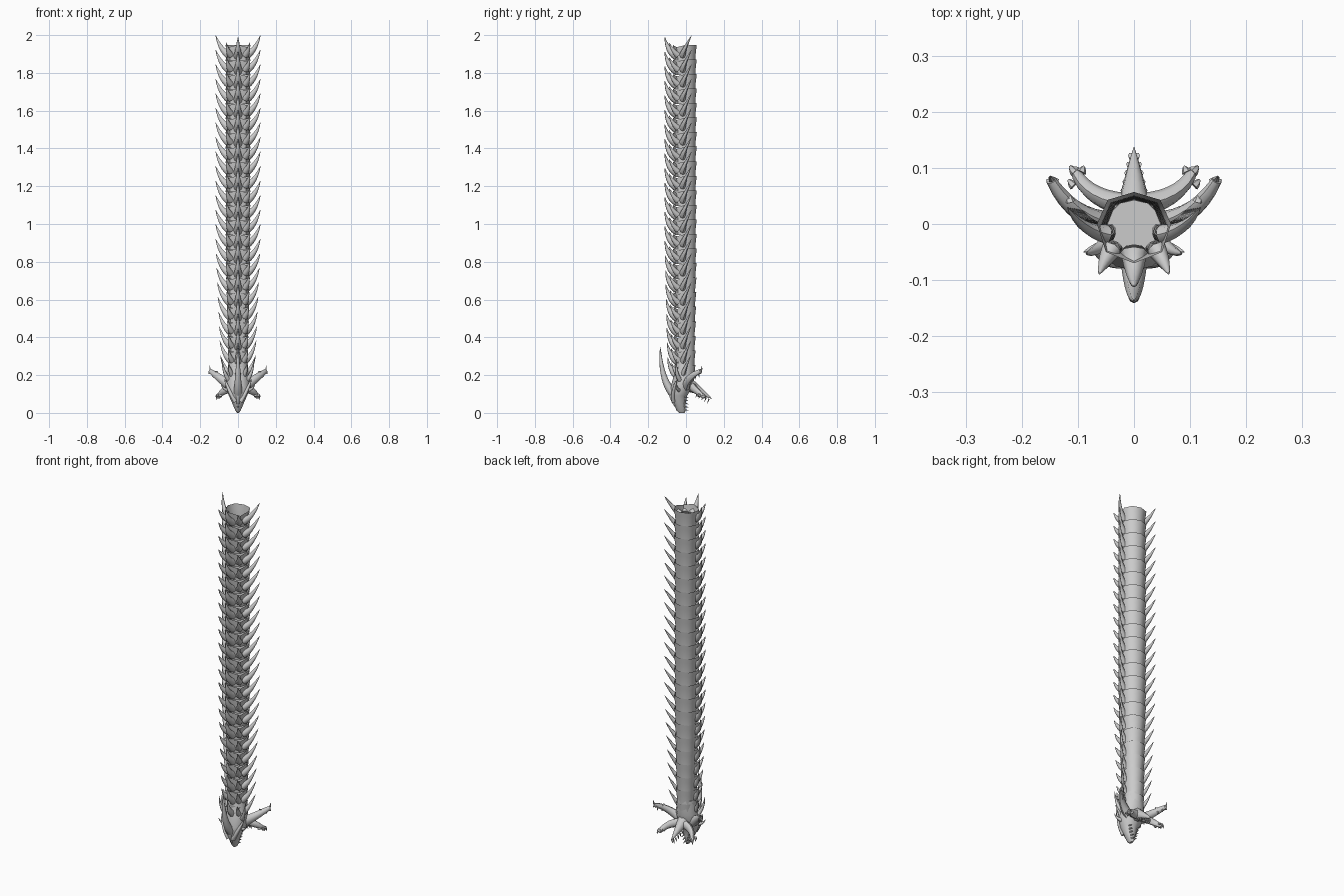
import bpy, bmesh, math
from mathutils import Vector

cube = bpy.data.objects.get("Cube")
if cube:
    bpy.data.objects.remove(cube, do_unlink=True)


def bridge(bm, rings):
    for low, high in zip(rings, rings[1:]):
        n = len(low)
        for i in range(n):
            j = (i + 1) % n
            bm.faces.new((low[i], low[j], high[j], high[i]))


def add_spike(bm, start, bend, tip, radius, end=0.0005, power=0.8, sides=8, steps=7, flat=1.0):
    """Tapered tube along a quadratic curve."""
    a, b, c = Vector(start), Vector(bend), Vector(tip)
    rings = []
    side = None
    for k in range(steps + 1):
        t = k / steps
        p = a * (1 - t) ** 2 + b * 2 * t * (1 - t) + c * t * t
        d = ((b - a) * (1 - t) + (c - b) * t).normalized()
        if side is None:
            side = d.cross(Vector((0, 0, 1)))
        side = (side - d * side.dot(d)).normalized()
        up = d.cross(side)
        r = end + (radius - end) * (1 - t) ** power
        rings.append([bm.verts.new(p + side * (r * flat * math.cos(q)) + up * (r * math.sin(q)))
                      for q in (math.tau * i / sides for i in range(sides))])
    bridge(bm, rings)
    bm.faces.new(rings[0])
    bm.faces.new(rings[-1])


def mirror_spike(bm, start, bend, tip, radius, **kw):
    for s in (1, -1):
        add_spike(bm, *[(p[0] * s, p[1], p[2]) for p in (start, bend, tip)], radius, **kw)


def finish(name, bm, smooth=50, closed=True):
    if closed:
        bmesh.ops.recalc_face_normals(bm, faces=bm.faces)
    mesh = bpy.data.meshes.new(name)
    bm.to_mesh(mesh)
    bm.free()
    obj = bpy.data.objects.new(name, mesh)
    bpy.context.collection.objects.link(obj)
    bpy.ops.object.select_all(action='DESELECT')
    obj.select_set(True)
    bpy.context.view_layer.objects.active = obj
    bpy.ops.object.shade_smooth_by_angle(angle=math.radians(smooth))
    return obj


# Spine segment: open flared band with a scalloped rim
PITCH = 0.077
half = [(0, -0.070), (0.050, -0.050), (0.066, 0), (0.047, 0.043), (0, 0.057)]
outline = half + [(-x, y) for x, y in half[-2:0:-1]]
bm = bmesh.new()
rings = []
for z, s in ((0, 0.86), (0.025, 0.88), (0.055, 0.94), (0.083, 1.0)):
    ring = []
    for i, (x, y) in enumerate(outline):
        dip = 0.012 if i in (1, 7) and z > 0.05 else 0
        ring.append(bm.verts.new((x * s, y * s, z - dip)))
    rings.append(ring)
bridge(bm, rings)

# Segment spikes: front ridge, front corners and swept sides
add_spike(bm, (0, -0.050, 0.025), (0, -0.098, 0.045), (0, -0.112, 0.125), 0.024)
mirror_spike(bm, (0.040, -0.045, 0.03), (0.056, -0.070, 0.05), (0.062, -0.090, 0.095), 0.018)
mirror_spike(bm, (0.050, -0.018, 0.03), (0.092, -0.012, 0.055), (0.119, 0.030, 0.135), 0.021, flat=0.8)
segment = finish("spine_segment_01", bm, closed=False)

for i in range(23):
    obj = segment
    if i:
        obj = segment.copy()
        obj.name = f"spine_segment_{i + 1:02d}"
        bpy.context.collection.objects.link(obj)
    z = 1.865 - i * PITCH
    s = 1 - 0.22 * max(0, (0.75 - z) / 0.6)
    obj.location = (0, 0, z)
    obj.scale = (s, 0.4 + 0.6 * s, 1)

# Skull: wedge narrowing down to the snout
bm = bmesh.new()
rings = []
for z, y, rx, ry in ((0.27, -0.005, 0.050, 0.048), (0.19, -0.01, 0.060, 0.056),
                     (0.135, -0.025, 0.066, 0.058), (0.09, -0.038, 0.048, 0.044),
                     (0.045, -0.032, 0.028, 0.030), (0.012, -0.026, 0.014, 0.024),
                     (0, -0.022, 0.006, 0.014)):
    rings.append([bm.verts.new((rx * math.sin(q), y - ry * math.cos(q), z))
                  for q in (math.tau * i / 12 for i in range(12))])
bridge(bm, rings)
bm.faces.new(rings[0])
bm.faces.new(rings[-1])
finish("skull", bm)

# Brow ridges and nose ridge
bm = bmesh.new()
mirror_spike(bm, (0.015, -0.066, 0.06), (0.045, -0.078, 0.11), (0.072, -0.045, 0.18), 0.012, power=0.4)
add_spike(bm, (0, -0.07, 0.13), (0, -0.09, 0.08), (0, -0.04, 0.01), 0.018)
finish("brow_ridges", bm)

# Lower jaw hanging open behind the snout
bm = bmesh.new()
add_spike(bm, (0, 0.01, 0.15), (0, 0.07, 0.12), (0, 0.137, 0.075), 0.040, power=0.9, sides=10, flat=0.9)
finish("lower_jaw", bm)

# Teeth on both jaws
bm = bmesh.new()
for k in range(5):
    t = k / 4
    y, z, x = 0.060 + 0.062 * t, 0.105 - 0.030 * t, 0.019 - 0.013 * t
    mirror_spike(bm, (x, y, z), (x, y - 0.003, z - 0.012), (x, y - 0.01, z - 0.024),
                 0.005, sides=6, steps=3)
    z, x = 0.085 - 0.068 * t, 0.026 - 0.018 * t
    mirror_spike(bm, (x, -0.012, z), (x, 0.002, z), (x, 0.014, z - 0.006),
                 0.006, sides=6, steps=3)
finish("teeth", bm)

# Tall nose horn
bm = bmesh.new()
add_spike(bm, (0, -0.065, 0.10), (0, -0.135, 0.17), (0, -0.136, 0.35), 0.024, steps=12, power=0.7)
finish("nose_horn", bm)

# Small cheek horns
bm = bmesh.new()
mirror_spike(bm, (0.045, -0.03, 0.17), (0.075, -0.055, 0.20), (0.086, -0.052, 0.285), 0.014)
mirror_spike(bm, (0.045, -0.035, 0.12), (0.075, -0.045, 0.12), (0.090, -0.050, 0.15), 0.012)
finish("cheek_horns", bm)

# Upper frill arms with blunt, pronged ends
bm = bmesh.new()
mirror_spike(bm, (0.035, 0, 0.14), (0.105, 0.005, 0.19), (0.147, 0.077, 0.222), 0.028, end=0.011, flat=0.8)
for tip in ((0.150, 0.085, 0.250), (0.155, 0.080, 0.205), (0.135, 0.070, 0.188), (0.118, 0.052, 0.178)):
    mid = (tip[0] - 0.002, tip[1] - 0.004, 0.216)
    root = (min(tip[0], 0.145) - 0.004, tip[1] - 0.012, 0.214)
    mirror_spike(bm, root, mid, tip, 0.010, sides=6, steps=4)
finish("upper_frill_arms", bm)

# Lower frill arms with hooked prongs
bm = bmesh.new()
mirror_spike(bm, (0.015, 0.035, 0.135), (0.085, 0.045, 0.125), (0.105, 0.097, 0.082), 0.026, end=0.010, flat=0.8)
for tip in ((0.113, 0.104, 0.068), (0.090, 0.104, 0.090), (0.116, 0.080, 0.080), (0.088, 0.072, 0.080)):
    root = (tip[0] * 0.5 + 0.049, tip[1] - 0.012, 0.094)
    mirror_spike(bm, root, (tip[0], tip[1] - 0.004, 0.092), tip, 0.009, sides=6, steps=4)
finish("lower_frill_arms", bm)
